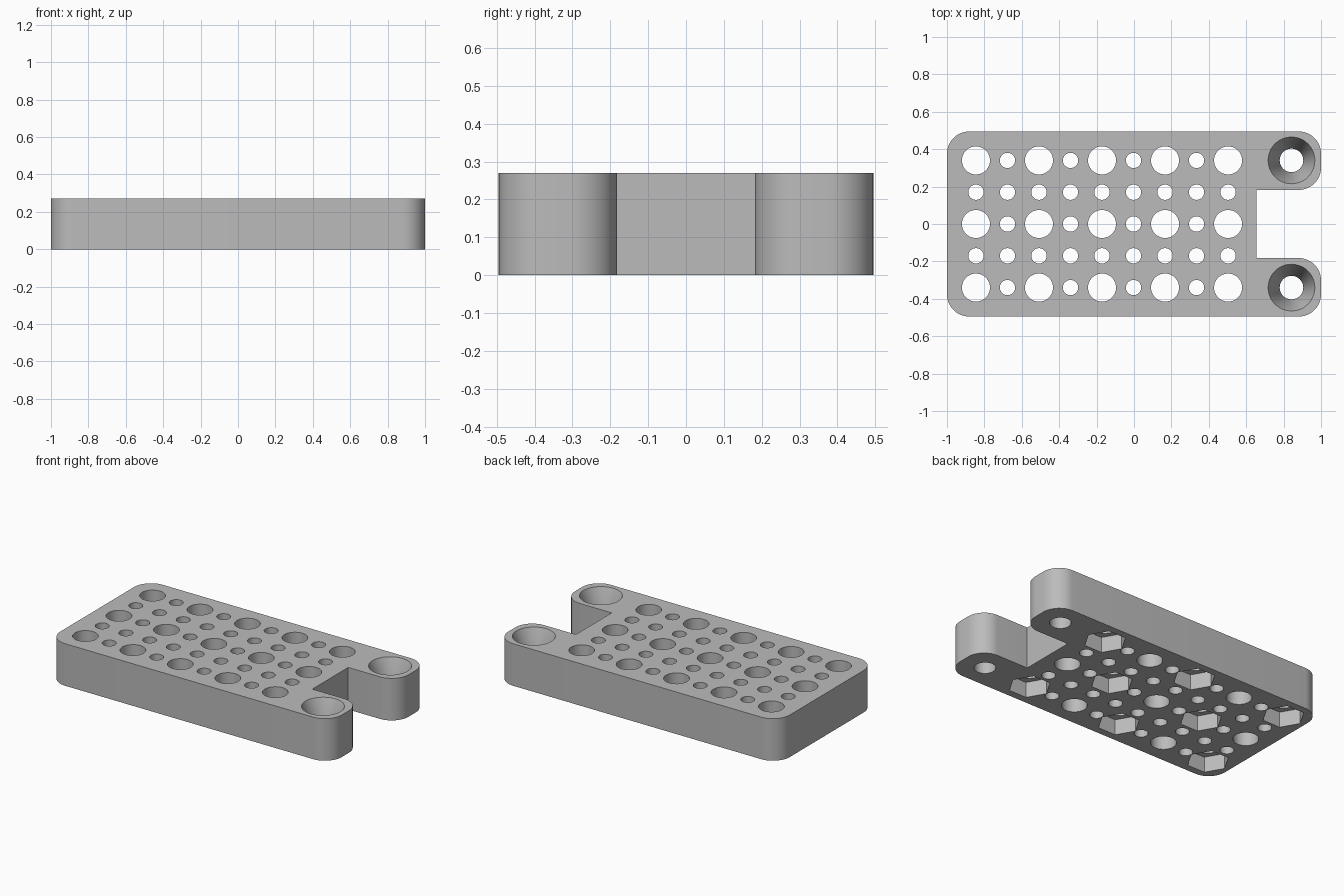
import bpy, bmesh
from math import cos, sin, pi, radians

H = 0.27            # plate thickness
PITCH = 0.1685      # hole spacing along x
X0, Y0 = -0.845, -0.34
ROW = 0.17

if "Cube" in bpy.data.objects:
    bpy.data.objects.remove(bpy.data.objects["Cube"], do_unlink=True)

grey = bpy.data.materials.new("grey plastic")
grey.use_nodes = True
grey.diffuse_color = (0.5, 0.5, 0.5, 1)
grey.node_tree.nodes["Principled BSDF"].inputs["Base Color"].default_value = (0.5, 0.5, 0.5, 1)


def add_object(name, bm):
    bmesh.ops.recalc_face_normals(bm, faces=bm.faces)
    mesh = bpy.data.meshes.new(name)
    bm.to_mesh(mesh)
    bm.free()
    mesh.materials.append(grey)
    obj = bpy.data.objects.new(name, mesh)
    bpy.context.collection.objects.link(obj)
    return obj


def turned(bm, x, y, rings, sides):
    """Closed turned solid from (radius, height) rings."""
    loops = [[bm.verts.new((x + r * cos(2 * pi * i / sides), y + r * sin(2 * pi * i / sides), z))
              for i in range(sides)] for r, z in rings]
    bm.faces.new(loops[0])
    bm.faces.new(loops[-1])
    for a, b in zip(loops, loops[1:]):
        for i in range(sides):
            j = (i + 1) % sides
            bm.faces.new((a[i], a[j], b[j], b[i]))


def corner(x, y, r, start, steps=12):
    """Rounded corner points; (x, y) is the arc centre."""
    return [(x + r * cos(radians(start + 90 * i / steps)),
             y + r * sin(radians(start + 90 * i / steps))) for i in range(steps + 1)]


# Plate outline: rounded block with a notch between two arms
R, W, NOTCH_X, NOTCH_Y = 0.12, 0.495, 0.655, 0.182
upper = [(NOTCH_X, NOTCH_Y)]
upper += corner(1 - R, NOTCH_Y + R, R, -90)
upper += corner(1 - R, W - R, R, 0)
upper += corner(-1 + R, W - R, R, 90)
outline = upper + [(x, -y) for x, y in reversed(upper)]
bm = bmesh.new()
base = bm.faces.new([bm.verts.new((x, y, 0)) for x, y in outline])
top = bmesh.ops.extrude_face_region(bm, geom=[base])["geom"]
bmesh.ops.translate(bm, verts=[v for v in top if isinstance(v, bmesh.types.BMVert)], vec=(0, 0, H))
plate = add_object("mounting_plate", bm)

# Drilled grid of large and small holes, with hexagonal nut pockets underneath
holes, pockets = bmesh.new(), bmesh.new()
for col in range(9):
    for row in range(5):
        x, y = X0 + PITCH * col, Y0 + ROW * row
        large = col % 2 == 0 and row % 2 == 0
        r = 0.075 if large else 0.041
        turned(holes, x, y, [(r, -0.05), (r, H + 0.05)], 40 if large else 28)
        if large and (col + row) % 4 == 0:
            turned(pockets, x, y, [(0.125, -0.05), (0.125, 0.1)], 6)

# Countersunk screw holes in the arms
for y in (Y0, -Y0):
    turned(holes, 0.842, y, [(0.063, -0.05), (0.063, 0.1), (0.125, H), (0.125, H + 0.05)], 48)

# Cut the holes and pockets, then discard the cutters
bpy.context.view_layer.objects.active = plate
plate.select_set(True)
for name, cutter_mesh in (("hole_cutter", holes), ("pocket_cutter", pockets)):
    cutter = add_object(name, cutter_mesh)
    cutter.hide_render = True
    mod = plate.modifiers.new(name, "BOOLEAN")
    mod.operation = "DIFFERENCE"
    mod.solver = "EXACT"
    mod.object = cutter
    bpy.ops.object.modifier_apply(modifier=mod.name)
    bpy.data.objects.remove(cutter, do_unlink=True)

bpy.ops.object.shade_smooth_by_angle(angle=radians(30))
